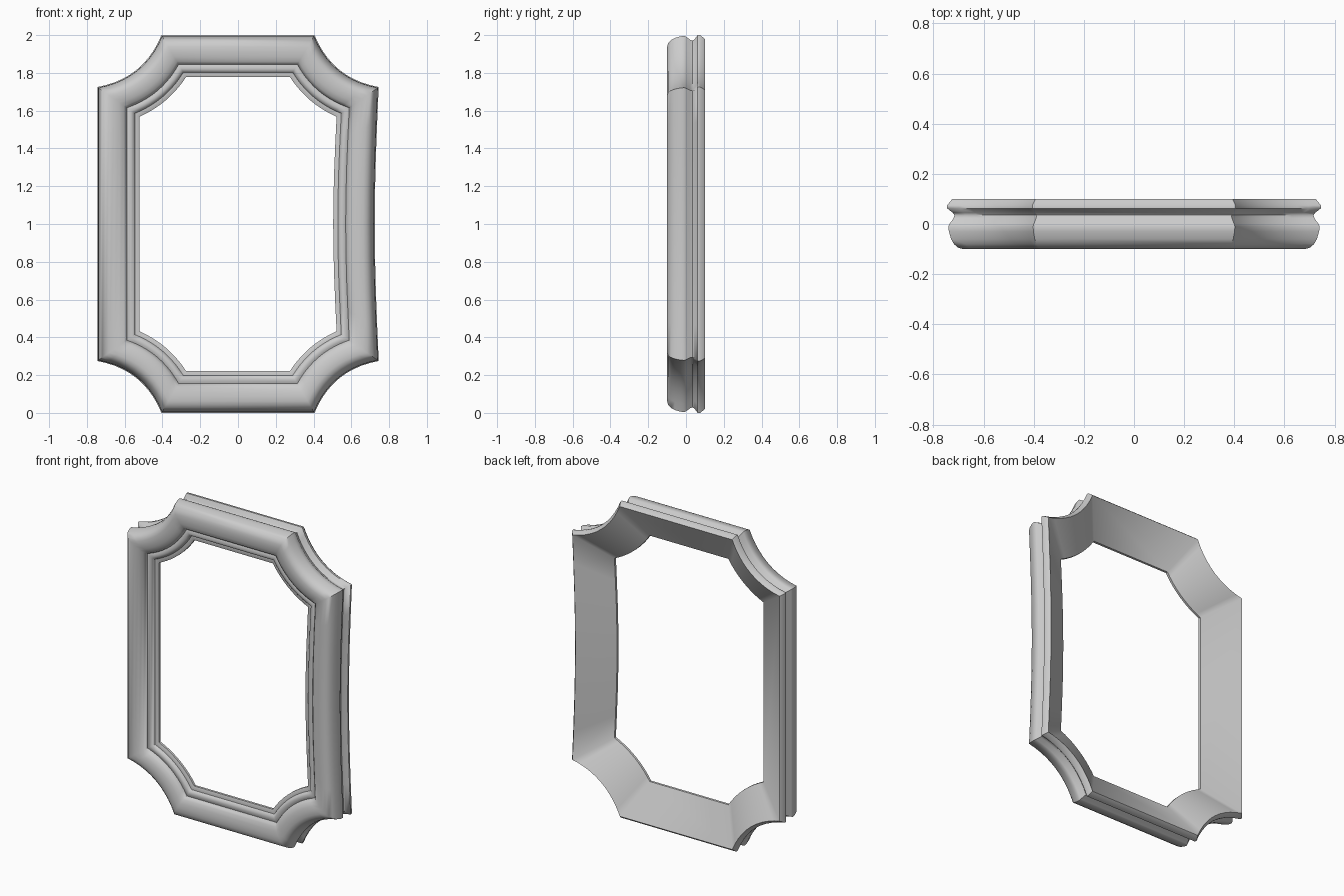
import bpy, bmesh, math
from mathutils import Vector

if "Cube" in bpy.data.objects:
    bpy.data.objects.remove(bpy.data.objects["Cube"])

# Corner points (x, z) of one quarter, relative to the frame's middle at z = 1
OUTER = [Vector((0.405, 1.0)), Vector((0.745, 0.725))]
INNER = [Vector((0.275, 0.778)), Vector((0.522, 0.568))]

# Moulding cross-section: (0 = outer edge .. 1 = inner edge, depth y)
PROFILE = [(0.09, 0.10), (0.0, 0.075), (0.0, 0.062), (0.10, 0.045), (0.13, 0.035),
           (0.11, 0.022), (0.04, 0.0), (0.02, -0.01), (0.03, -0.03), (0.07, -0.06),
           (0.12, -0.08), (0.19, -0.094), (0.28, -0.10), (0.40, -0.10), (0.52, -0.096),
           (0.63, -0.086), (0.68, -0.075), (0.70, -0.062), (0.74, -0.066),
           (0.80, -0.068), (0.86, -0.062), (0.89, -0.05), (0.94, -0.05), (1.0, -0.045),
           (1.0, -0.03)]
STEPS = 10


def notch(ends, sag):
    """Scooped corner arc from the top rail to the side rail."""
    a, b = ends
    d = (b - a).normalized()
    inward = Vector((d.y, -d.x))
    if inward.dot(a) > 0:
        inward = -inward
    return [a.lerp(b, i / STEPS) + inward * sag * 4 * (i / STEPS) * (1 - i / STEPS)
            for i in range(STEPS + 1)]


def loop(ends, sag, dip):
    """Closed outline: four scooped corners plus a slightly bowed right rail."""
    arc = notch(ends, sag)
    side = ends[1]
    path = list(arc)
    for k in range(1, 8):
        f = k / 8
        path.append(Vector((side.x - dip * math.sin(math.pi * f), side.y * (1 - 2 * f))))
    path += [Vector((p.x, -p.y)) for p in reversed(arc)]
    path += [Vector((-p.x, -p.y)) for p in arc]
    path += [Vector((-p.x, p.y)) for p in reversed(arc)]
    return path


outer = loop(OUTER, 0.060, 0.021)
inner = loop(INNER, 0.024, 0.018)

# Sweep the moulding around the outline; last strip is the sloping back
bm = bmesh.new()
rings = []
for o, i in zip(outer, inner):
    ring = []
    for t, y in PROFILE:
        p = o.lerp(i, t)
        ring.append(bm.verts.new((p.x, y, p.y + 1.0)))
    rings.append(ring)
n, m = len(rings), len(PROFILE)
for a in range(n):
    r, s = rings[a], rings[(a + 1) % n]
    for k in range(m):
        j = (k + 1) % m
        bm.faces.new((r[k], r[j], s[j], s[k]))
bmesh.ops.recalc_face_normals(bm, faces=bm.faces)
mesh = bpy.data.meshes.new("moulded_frame")
bm.to_mesh(mesh)
bm.free()

frame = bpy.data.objects.new("moulded_frame", mesh)
bpy.context.collection.objects.link(frame)
bpy.context.view_layer.objects.active = frame
frame.select_set(True)
bpy.ops.object.shade_smooth_by_angle(angle=math.radians(50))
